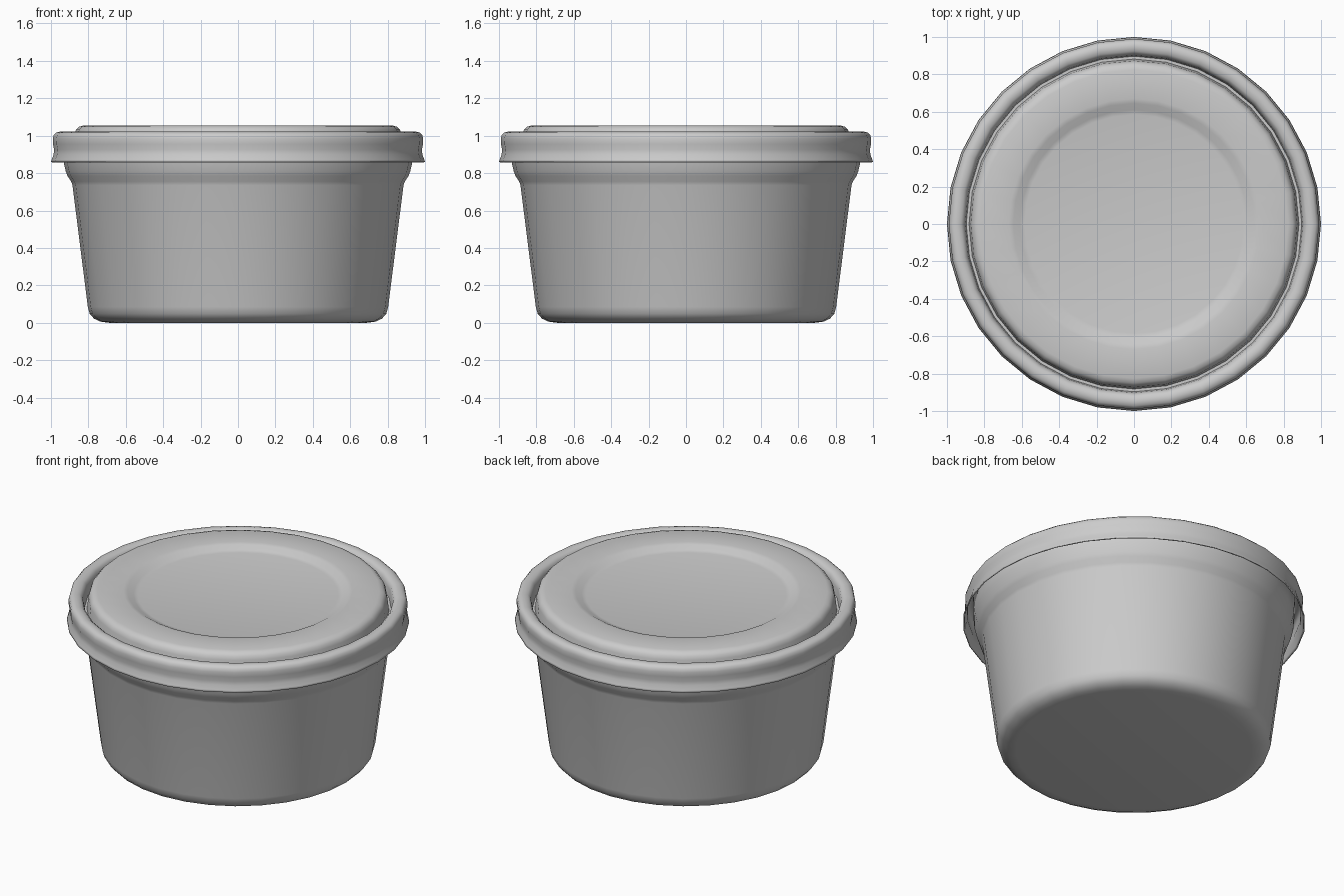
import bpy, bmesh, math

if "Cube" in bpy.data.objects:
    bpy.data.objects.remove(bpy.data.objects["Cube"])

SEGMENTS = 32


def lathe(name, profile, thickness):
    """Revolve (radius, z) points around z; a radius of 0 closes with a pole."""
    bm = bmesh.new()
    rings = []
    for r, z in profile:
        if r == 0:
            rings.append([bm.verts.new((0, 0, z))] * SEGMENTS)
        else:
            rings.append([bm.verts.new((r * math.cos(a), r * math.sin(a), z))
                          for a in (2 * math.pi * i / SEGMENTS for i in range(SEGMENTS))])
    for low, high in zip(rings, rings[1:]):
        for i in range(SEGMENTS):
            j = (i + 1) % SEGMENTS
            corners = list(dict.fromkeys((low[i], low[j], high[j], high[i])))
            bm.faces.new(corners)
    mesh = bpy.data.meshes.new(name)
    bm.to_mesh(mesh)
    bm.free()
    obj = bpy.data.objects.new(name, mesh)
    bpy.context.collection.objects.link(obj)
    bpy.ops.object.select_all(action='DESELECT')
    obj.select_set(True)
    bpy.context.view_layer.objects.active = obj
    bpy.ops.object.shade_smooth_by_angle(angle=math.radians(40))
    # Thin plastic wall, grown inward from the outer surface
    wall = obj.modifiers.new("wall", 'SOLIDIFY')
    wall.thickness = thickness
    wall.offset = -1
    return obj


# Tapered tub: rounded base, flared stacking step, upright rim under the lid
tub = [(0, 0), (0.69, 0), (0.735, 0.006), (0.77, 0.022), (0.793, 0.048),
       (0.803, 0.085), (0.885, 0.735), (0.892, 0.755), (0.912, 0.785),
       (0.921, 0.81), (0.935, 0.87), (0.945, 0.99)]
lathe("tub", tub, 0.012)

# Snap-on lid: flared skirt, rounded rim, groove, raised plate, sunken centre
lid = [(1.0, 0.86), (0.996, 0.872), (0.986, 0.9), (0.983, 0.925),
       (0.989, 0.955), (0.99, 0.985), (0.985, 1.005), (0.972, 1.017),
       (0.95, 1.022), (0.925, 1.017), (0.909, 1.003), (0.903, 0.98),
       (0.897, 0.93), (0.882, 0.93), (0.873, 1.01), (0.866, 1.032),
       (0.85, 1.048), (0.825, 1.055), (0.67, 1.055), (0.645, 1.05),
       (0.61, 1.03), (0.585, 1.025), (0, 1.025)]
lathe("lid", lid, 0.008)
